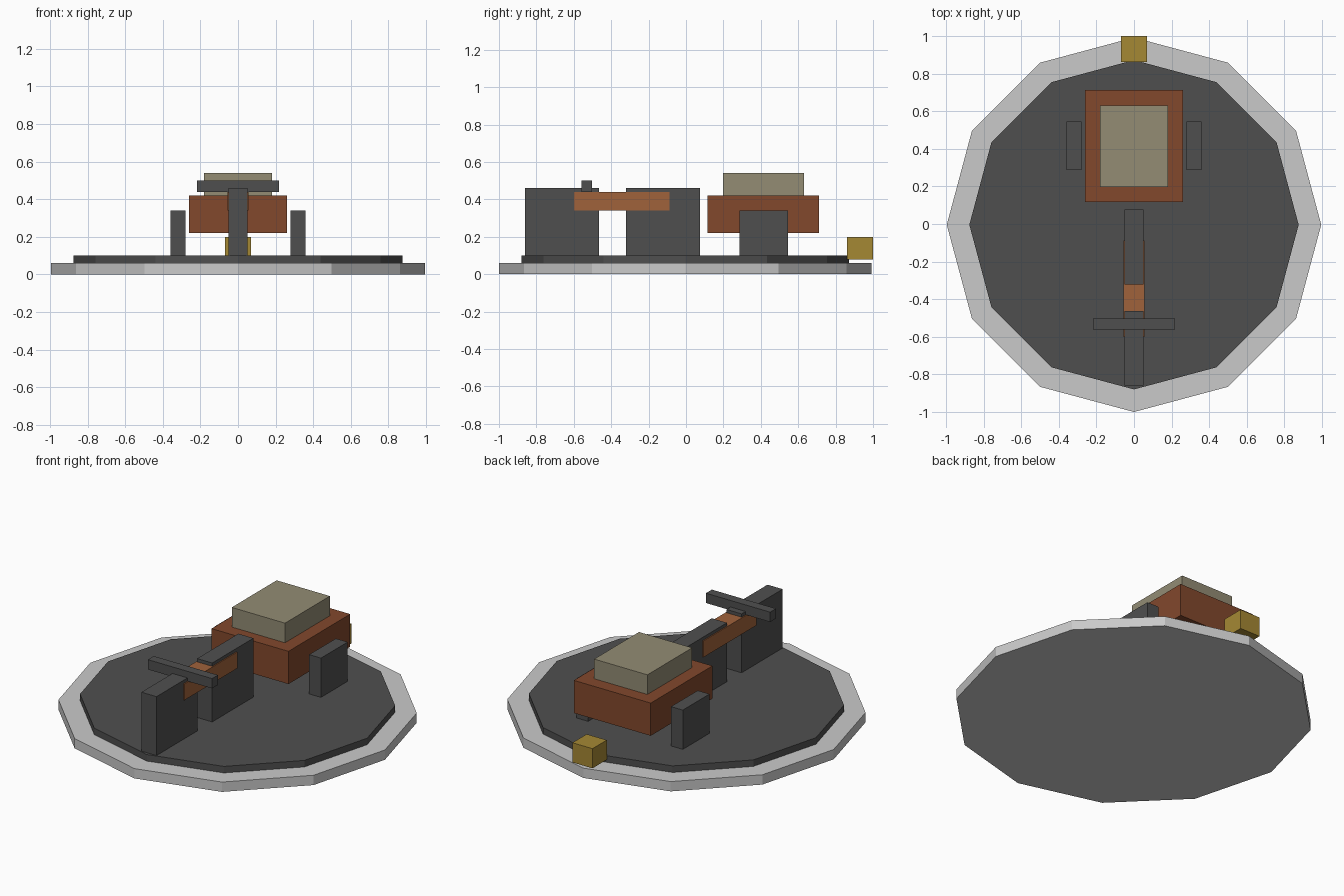
import bpy, bmesh
from mathutils import Matrix

if "Cube" in bpy.data.objects:
    bpy.data.objects.remove(bpy.data.objects["Cube"])


def material(name, r, g, b):
    m = bpy.data.materials.new(name)
    lin = [(c / 255 / 12.92) if c < 11 else ((c / 255 + 0.055) / 1.055) ** 2.4 for c in (r, g, b)]
    m.diffuse_color = (*lin, 1)
    m.use_nodes = True
    m.node_tree.nodes["Principled BSDF"].inputs["Base Color"].default_value = m.diffuse_color
    return m


light_grey = material("light grey", 202, 202, 202)
dark_grey = material("dark grey", 79, 79, 79)
rust = material("rust brown", 130, 72, 44)
copper = material("copper", 160, 98, 59)
tan = material("tan", 147, 140, 116)
gold = material("gold", 165, 136, 52)


def add(name, bm, mat):
    me = bpy.data.meshes.new(name)
    bm.to_mesh(me)
    bm.free()
    me.materials.append(mat)
    bpy.context.collection.objects.link(bpy.data.objects.new(name, me))


def box(name, x, y, z, mat):
    # x, y, z are (min, max) pairs
    bm = bmesh.new()
    mid = [(a + b) / 2 for a, b in (x, y, z)]
    size = [b - a for a, b in (x, y, z)]
    bmesh.ops.create_cube(bm, size=1, matrix=Matrix.Translation(mid) @ Matrix.Diagonal((*size, 1)))
    add(name, bm, mat)


def disc(name, radius, z0, z1, mat):
    bm = bmesh.new()
    bmesh.ops.create_cone(bm, cap_ends=True, segments=12, radius1=radius, radius2=radius,
                          depth=z1 - z0, matrix=Matrix.Translation((0, -0.004, (z0 + z1) / 2)))
    add(name, bm, mat)


# Stepped twelve-sided base
disc("base_plate", 0.996, 0, 0.06, light_grey)
disc("base_top", 0.876, 0.06, 0.10, dark_grey)

# Main body with raised lid
box("body", (-0.26, 0.26), (0.116, 0.712), (0.22, 0.42), rust)
box("body_lid", (-0.18, 0.18), (0.197, 0.63), (0.42, 0.54), tan)

# Side supports, one each side of the body
for side, s in (("left", -1), ("right", 1)):
    box(side + "_support", tuple(sorted((s * 0.28, s * 0.36))), (0.287, 0.545), (0.10, 0.34), dark_grey)

# Two upright slabs joined by a copper bar
box("front_slab", (-0.051, 0.051), (-0.86, -0.464), (0.10, 0.46), dark_grey)
box("rear_slab", (-0.051, 0.051), (-0.322, 0.076), (0.10, 0.46), dark_grey)
box("linking_bar", (-0.057, 0.057), (-0.60, -0.088), (0.34, 0.44), copper)

# Handle across the front slab
box("cross_handle", (-0.217, 0.217), (-0.56, -0.503), (0.44, 0.50), dark_grey)

# Block on the rear rim
box("rear_block", (-0.068, 0.068), (0.862, 1.0), (0.08, 0.20), gold)
